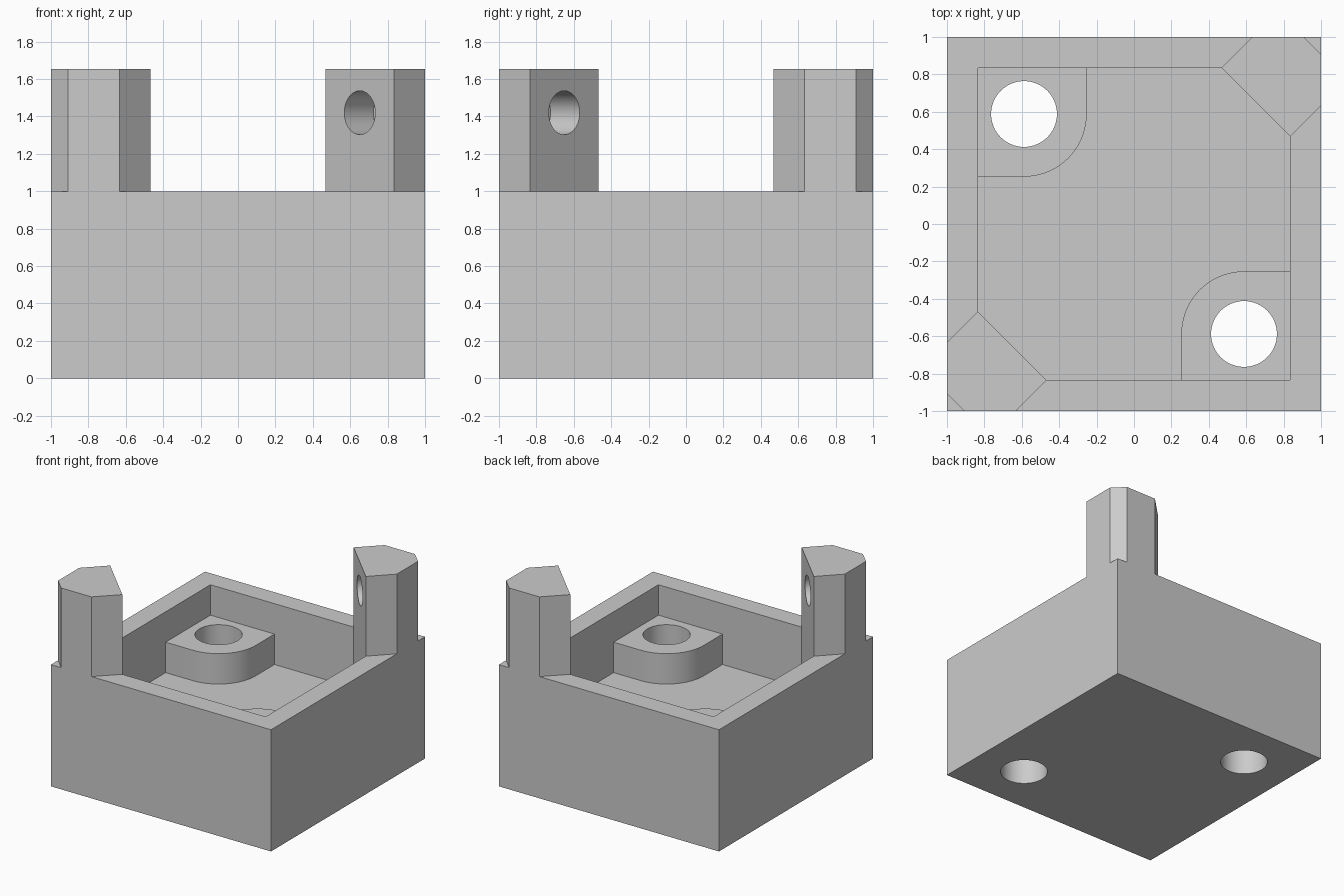
import bpy, bmesh, math
from mathutils import Matrix, Vector

if "Cube" in bpy.data.objects:
    bpy.data.objects.remove(bpy.data.objects["Cube"])

grey = bpy.data.materials.new("light_grey")
grey.diffuse_color = (0.6, 0.6, 0.6, 1)
grey.use_nodes = True
grey.node_tree.nodes["Principled BSDF"].inputs["Base Color"].default_value = grey.diffuse_color


def prism(name, outline, z0, z1):
    """Closed solid from a flat outline extruded between two heights."""
    bm = bmesh.new()
    face = bm.faces.new([bm.verts.new((x, y, z0)) for x, y in outline])
    top = bmesh.ops.extrude_face_region(bm, geom=[face])["geom"]
    bmesh.ops.translate(bm, vec=(0, 0, z1 - z0),
                        verts=[g for g in top if isinstance(g, bmesh.types.BMVert)])
    bmesh.ops.recalc_face_normals(bm, faces=bm.faces)
    return add_object(name, bm)


def cylinder(name, radius, depth, matrix):
    bm = bmesh.new()
    bmesh.ops.create_cone(bm, cap_ends=True, segments=64, radius1=radius,
                          radius2=radius, depth=depth, matrix=matrix)
    return add_object(name, bm)


def add_object(name, bm):
    mesh = bpy.data.meshes.new(name)
    bm.to_mesh(mesh)
    bm.free()
    mesh.materials.append(grey)
    obj = bpy.data.objects.new(name, mesh)
    bpy.context.collection.objects.link(obj)
    return obj


def combine(target, tool, operation):
    """Apply one boolean to the target and drop the tool."""
    mod = target.modifiers.new(operation, 'BOOLEAN')
    mod.operation, mod.object, mod.solver = operation, tool, 'EXACT'
    bpy.context.view_layer.objects.active = target
    bpy.ops.object.modifier_apply(modifier=mod.name)
    bpy.data.objects.remove(tool)


def rect(a, b):
    return [(a, a), (b, a), (b, b), (a, b)]


WALL, FLOOR, BOSS, RIM, TOP = 0.835, 0.5, 0.75, 1.0, 1.655
HOLE, ROUND, HOLE_R = 0.588, 0.335, 0.176

# Open tray
body = prism("housing", rect(-1, 1), 0, RIM)
combine(body, prism("cavity_cutter", rect(-WALL, WALL), FLOOR, RIM + 0.5), 'DIFFERENCE')

# Rounded screw bosses in two opposite corners, drilled right through
for s in (1, -1):
    edge = HOLE - ROUND
    outline = [(0.9, -0.9), (0.9, -edge)]
    outline += [(HOLE + ROUND * math.cos(a), -HOLE + ROUND * math.sin(a))
                for a in (math.pi / 2 * (1 + i / 16) for i in range(17))]
    outline += [(edge, -0.9)]
    outline = [(s * x, s * y) for x, y in outline]
    combine(body, prism("boss", outline, FLOOR - 0.1, BOSS), 'UNION')
    combine(body, cylinder("screw_cutter", HOLE_R, 3,
                           Matrix.Translation((s * HOLE, -s * HOLE, 0.5))), 'DIFFERENCE')

# Chamfered corner posts, each with a blind hole in its inward face
for s in (1, -1):
    half = [(0.467, WALL), (0.633, 1), (0.908, 1)]
    outline = [(s * x, s * y) for x, y in half + [(y, x) for x, y in reversed(half)]]
    # upper part stands on the rim, lower part fills the cavity corner
    inner = [outline[0], (s * WALL, s * WALL), outline[-1]]
    combine(body, prism("post_foot", inner, FLOOR, RIM), 'UNION')
    combine(body, prism("post", outline, RIM, TOP), 'UNION')
    inward = Vector((-s, -s, 0)).normalized()
    mouth = Vector((s * 0.651, s * 0.651, 1.42))
    spin = inward.to_track_quat('Z', 'Y').to_matrix().to_4x4()
    combine(body, cylinder("pin_cutter", 0.117, 0.44,
                           Matrix.Translation(mouth) @ spin), 'DIFFERENCE')

# Merge leftovers and smooth only the curved walls
bm = bmesh.new()
bm.from_mesh(body.data)
bmesh.ops.remove_doubles(bm, verts=bm.verts, dist=0.0005)
bmesh.ops.dissolve_limit(bm, angle_limit=0.01, verts=bm.verts, edges=bm.edges)
bm.to_mesh(body.data)
bm.free()
body.select_set(True)
bpy.context.view_layer.objects.active = body
bpy.ops.object.shade_smooth_by_angle(angle=math.radians(30))
